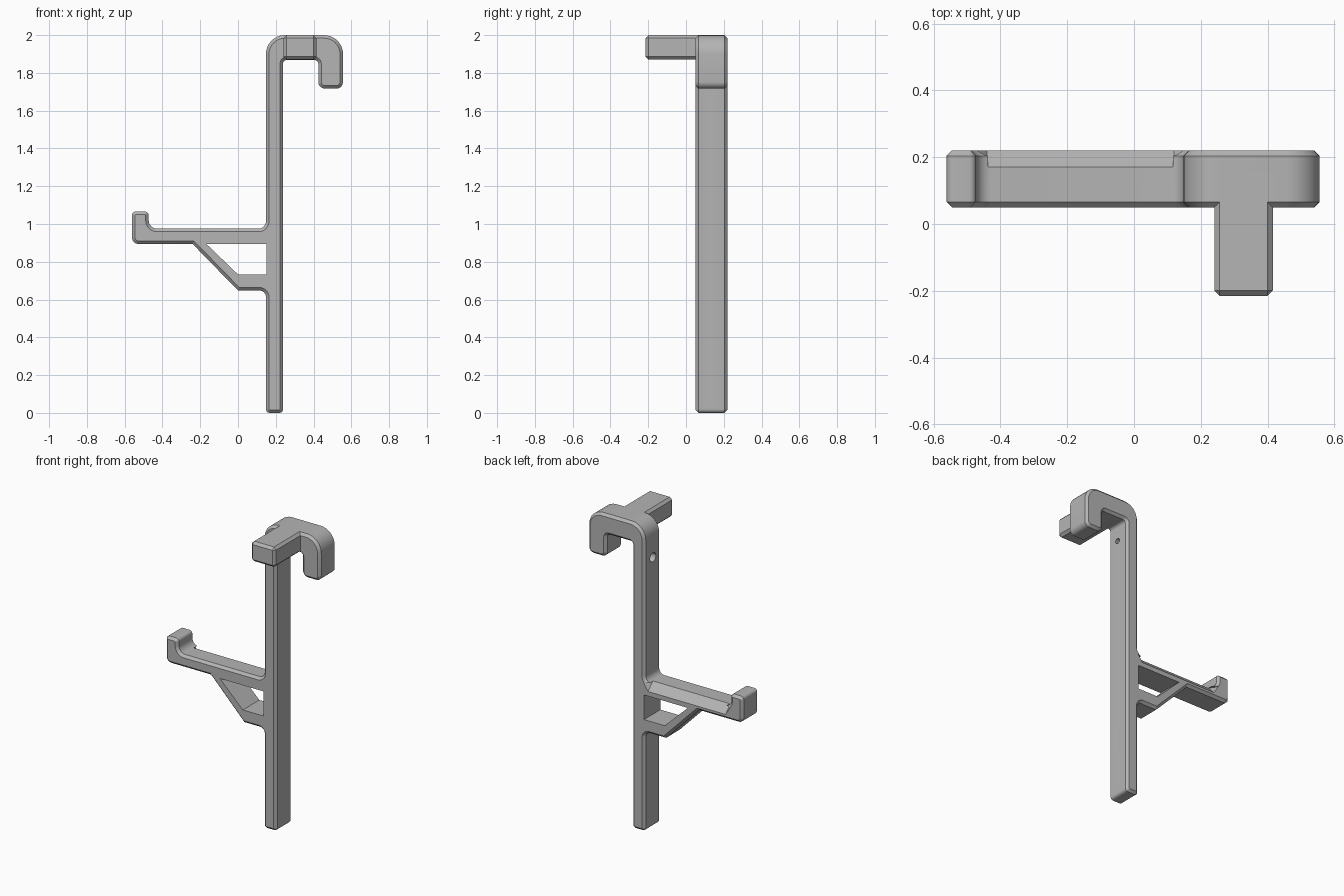
import bpy
import bmesh
import math
from mathutils import Vector

if "Cube" in bpy.data.objects:
    bpy.data.objects.remove(bpy.data.objects["Cube"], do_unlink=True)

CHAMFER = 0.016
FRONT, BACK = 0.05, 0.22

grey = bpy.data.materials.new("plain grey")
grey.use_nodes = True
grey.diffuse_color = (0.46, 0.46, 0.46, 1)
grey.node_tree.nodes["Principled BSDF"].inputs["Base Color"].default_value = (0.46, 0.46, 0.46, 1)


def make_object(name, bm):
    bmesh.ops.recalc_face_normals(bm, faces=bm.faces[:])
    mesh = bpy.data.meshes.new(name)
    bm.to_mesh(mesh)
    bm.free()
    mesh.materials.append(grey)
    obj = bpy.data.objects.new(name, mesh)
    bpy.context.collection.objects.link(obj)
    return obj


def rounded(corners, steps=8):
    """Turn (x, z, radius) corners into an outline with arcs."""
    pts = []
    for i, (x, z, r) in enumerate(corners):
        p = Vector((x, z))
        if r == 0:
            pts.append(p)
            continue
        a = (Vector(corners[i - 1][:2]) - p).normalized()
        b = (Vector(corners[(i + 1) % len(corners)][:2]) - p).normalized()
        half = a.angle(b) / 2
        centre = p + (a + b).normalized() * (r / math.sin(half))
        start = p + a * (r / math.tan(half)) - centre
        end = p + b * (r / math.tan(half)) - centre
        sweep = start.angle(end)
        for k in range(steps + 1):
            t = k / steps
            pts.append(centre + (start * math.sin((1 - t) * sweep)
                                 + end * math.sin(t * sweep)) / math.sin(sweep))
    return pts


def extrude_profile(name, points, y0, y1, chamfer=0):
    bm = bmesh.new()
    face = bm.faces.new([bm.verts.new((p[0], y0, p[1])) for p in points])
    ext = bmesh.ops.extrude_face_region(bm, geom=[face], use_keep_orig=True)
    moved = [v for v in ext["geom"] if isinstance(v, bmesh.types.BMVert)]
    bmesh.ops.translate(bm, verts=moved, vec=(0, y1 - y0, 0))
    bmesh.ops.recalc_face_normals(bm, faces=bm.faces[:])
    if chamfer:
        rims = [e for e in bm.edges if abs(e.verts[0].co.y - e.verts[1].co.y) < 1e-6]
        bmesh.ops.bevel(bm, geom=rims, offset=chamfer, segments=1,
                        affect='EDGES', clamp_overlap=False)
    return make_object(name, bm)


def combine(target, tool, operation):
    mod = target.modifiers.new(tool.name, 'BOOLEAN')
    mod.operation, mod.solver, mod.object = operation, 'EXACT', tool
    bpy.context.view_layer.objects.active = target
    bpy.ops.object.modifier_apply(modifier=mod.name)
    bpy.data.objects.remove(tool, do_unlink=True)


# Post, top hook, side arm and brace as one chamfered profile
outline = rounded([
    (0.148, 0, 0.02), (0.238, 0, 0.02),
    (0.238, 1.868, 0.02), (0.425, 1.868, 0.02),
    (0.425, 1.717, 0.035), (0.556, 1.717, 0.035),
    (0.556, 2.0, 0.1), (0.148, 2.0, 0.1),
    (0.148, 0.975, 0.04), (-0.473, 0.975, 0.045),
    (-0.473, 1.066, 0.02), (-0.561, 1.066, 0.02),
    (-0.561, 0.894, 0.035), (-0.24, 0.894, 0),
    (0, 0.648, 0), (0.148, 0.648, 0.035),
])
hanger = extrude_profile("hook_hanger", outline, FRONT, BACK, CHAMFER)

# Peg pointing forward from the top hook
bm = bmesh.new()
bmesh.ops.create_cube(bm, size=1)
bmesh.ops.scale(bm, vec=(0.175, 0.365, 0.13), verts=bm.verts[:])
bmesh.ops.translate(bm, vec=(0.328, -0.0325, 1.935), verts=bm.verts[:])
bmesh.ops.bevel(bm, geom=bm.edges[:], offset=CHAMFER, segments=1, affect='EDGES')
combine(hanger, make_object("front_peg", bm), 'UNION')

# Opening between arm, brace and post
opening = [(-0.167, 0.894), (0.15, 0.894), (0.15, 0.733), (0, 0.733)]
combine(hanger, extrude_profile("opening_cutter", opening, -0.1, 0.4), 'DIFFERENCE')

# Broad sloped edge along the back of the arm, with flared ends
bm = bmesh.new()
rings = []
for x, flare in ((-0.44, -1), (0.12, 1)):
    section = ((0.17, 0.976, 0), (0.23, 0.976, 0.04), (0.23, 0.914, 0.0))
    rings.append([bm.verts.new((x + flare * f, y, z)) for y, z, f in section])
bm.faces.new(rings[0])
bm.faces.new(rings[1])
for i in range(3):
    j = (i + 1) % 3
    bm.faces.new((rings[0][i], rings[0][j], rings[1][j], rings[1][i]))
combine(hanger, make_object("slope_cutter", bm), 'DIFFERENCE')

# Countersunk screw holes through the post
for z in (0.05, 1.76):
    bm = bmesh.new()
    bmesh.ops.create_cone(bm, cap_ends=True, segments=24, radius1=0.031, radius2=0.016, depth=0.11)
    for v in bm.verts:
        v.co = Vector((v.co.z + 0.193, v.co.x + 0.13, v.co.y + z))
    combine(hanger, make_object("screw_hole_cutter", bm), 'DIFFERENCE')

bpy.ops.object.select_all(action='DESELECT')
hanger.select_set(True)
bpy.context.view_layer.objects.active = hanger
bpy.ops.object.shade_smooth_by_angle(angle=math.radians(25))
